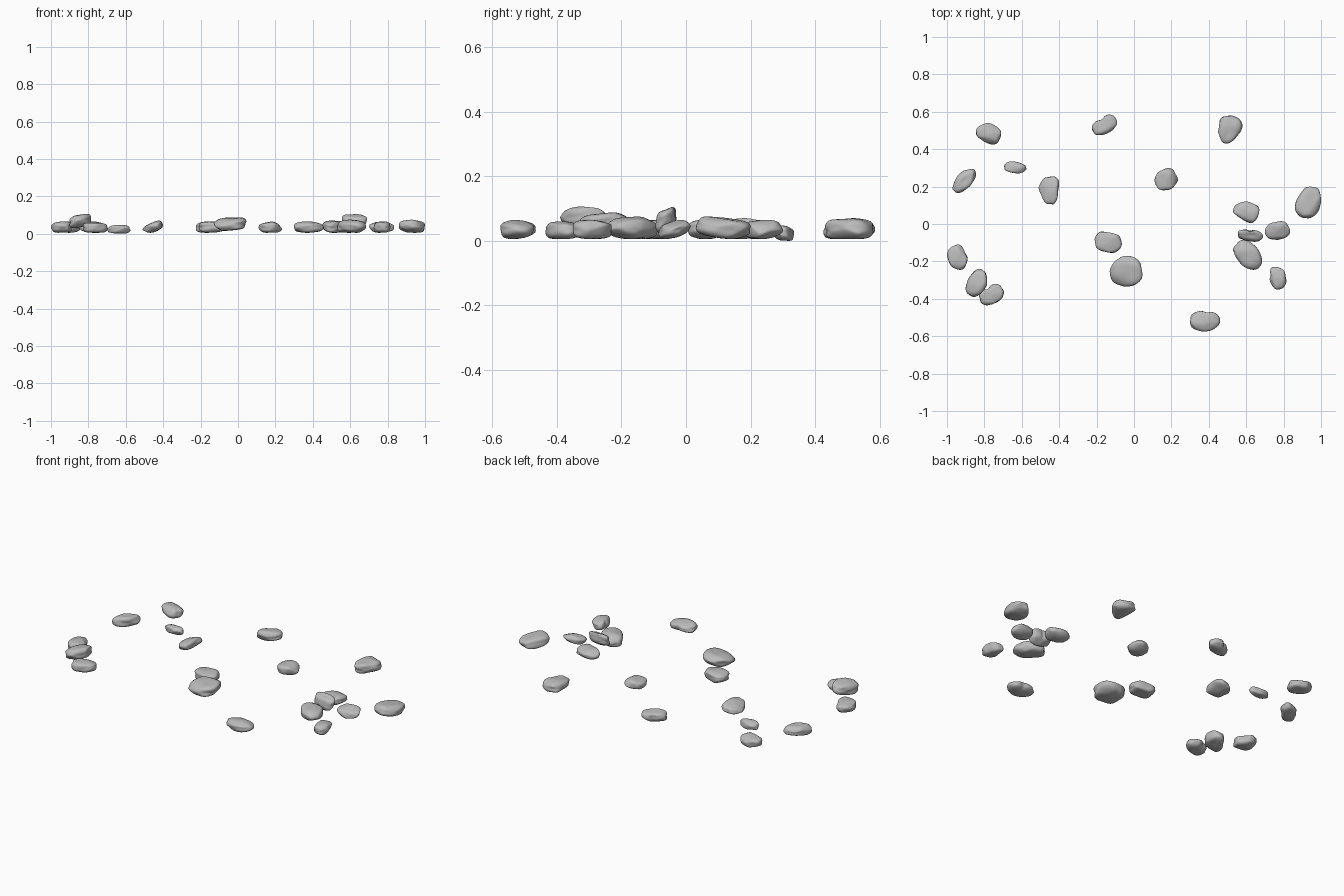
import bpy
import bmesh
import random
from math import atan2, cos, exp, pi, radians, sin
from mathutils import Matrix, Vector, noise

cube = bpy.data.objects.get("Cube")
if cube:
    bpy.data.objects.remove(cube, do_unlink=True)

grey = bpy.data.materials.new("stone_grey")
grey.use_nodes = True
colour = (0.5, 0.5, 0.5, 1)
grey.diffuse_color = colour
shader = grey.node_tree.nodes["Principled BSDF"]
shader.inputs["Base Color"].default_value = colour
shader.inputs["Roughness"].default_value = 0.8

rng = random.Random(7)
PLAN_BOXINESS = 2.4
SIDE_BOXINESS = 3.4


def random_direction():
    return Vector([rng.gauss(0, 1) for _ in range(3)]).normalized()


def rounded_box(d):
    """Push a direction out to a solid that is round in plan and steep at the sides."""
    plan = (abs(d.x) ** PLAN_BOXINESS + abs(d.y) ** PLAN_BOXINESS) ** (1 / PLAN_BOXINESS)
    return d / (plan ** SIDE_BOXINESS + abs(d.z) ** SIDE_BOXINESS) ** (1 / SIDE_BOXINESS)


def stone(name, x, y, z, turn=0, ratio=0.8, point=None, dent=None, lean=(0, 0)):
    """Worn pebble filling the ranges x, y, z; turn is the heading of its long axis."""
    bm = bmesh.new()
    bmesh.ops.create_icosphere(bm, subdivisions=4, radius=1)
    offset = random_direction() * 20
    cuts = [(random_direction(), rng.uniform(0.82, 0.95)) for _ in range(5)]
    spin = Matrix.Rotation(radians(turn), 3, "Z")
    tall = (z[1] - z[0]) / max(x[1] - x[0], y[1] - y[0])

    for v in bm.verts:
        # Rounded box with lumps and softly worn flats
        p = rounded_box(v.co) * (1 + 0.13 * noise.noise(v.co * 1.4 + offset))
        for normal, reach in cuts:
            p -= normal * max(0, p.dot(normal) - reach) * 0.6
        p = spin @ Vector((p.x, p.y * ratio, p.z * tall))

        # Narrow one end
        if point is not None:
            axis = Vector((cos(radians(point)), sin(radians(point)), 0))
            along = p.dot(axis)
            side = p - axis * along
            side.z = 0
            p -= side * 0.28 * along

        # Hollow in the outline
        if dent is not None:
            gap = (atan2(p.y, p.x) - radians(dent) + pi) % (2 * pi) - pi
            shrink = 1 - 0.22 * exp(-(gap / 0.4) ** 2)
            p.x *= shrink
            p.y *= shrink

        p.z += lean[0] * p.x + lean[1] * p.y
        v.co = p

    # Fit to the wanted extents
    for axis, (low, high) in enumerate((x, y, z)):
        values = [v.co[axis] for v in bm.verts]
        start, span = min(values), max(values) - min(values)
        for v in bm.verts:
            v.co[axis] = low + (v.co[axis] - start) / span * (high - low)

    centre = Vector([(low + high) / 2 for low, high in (x, y, z)])
    bmesh.ops.translate(bm, verts=bm.verts, vec=-centre)
    for face in bm.faces:
        face.smooth = True
    mesh = bpy.data.meshes.new(name)
    bm.to_mesh(mesh)
    bm.free()
    mesh.materials.append(grey)
    obj = bpy.data.objects.new(name, mesh)
    obj.location = centre
    bpy.context.scene.collection.objects.link(obj)


LOW = (0.005, 0.06)
MID = (0.005, 0.065)
HIGH = (0.005, 0.075)

# Back row
stone("back_right_stone", (-0.845, -0.71), (0.425, 0.54), MID, turn=-20)
stone("back_middle_stone", (-0.225, -0.09), (0.475, 0.585), MID, turn=30, ratio=0.65, dent=115)
stone("back_left_stone", (0.45, 0.58), (0.43, 0.58), (0.005, 0.07), turn=65, ratio=0.8, point=245)

# Right side, behind the middle
stone("right_long_stone", (-0.97, -0.845), (0.165, 0.295), MID, turn=50, ratio=0.55)
stone("right_small_stone", (-0.695, -0.575), (0.27, 0.335), (0, 0.047), turn=-5, ratio=0.55, lean=(0, -0.1))
stone("right_leaning_stone", (-0.51, -0.4), (0.105, 0.255), (0.005, 0.07), turn=95, point=280, lean=(0.25, 0))

# Middle
stone("centre_back_stone", (0.11, 0.235), (0.18, 0.3), MID, turn=20, ratio=0.9)
stone("centre_stone", (-0.21, -0.065), (-0.155, -0.04), MID, turn=-10)
stone("centre_large_stone", (-0.13, 0.045), (-0.335, -0.17), (0.015, 0.088), ratio=0.95, lean=(0.06, 0.1))

# Left side group
stone("far_left_stone", (0.86, 1.0), (0.03, 0.2), HIGH, turn=70, ratio=0.7, lean=(0, -0.12))
stone("left_back_stone", (0.53, 0.67), (0.005, 0.12), MID, turn=-25, point=290)
stone("left_propped_stone", (0.555, 0.69), (-0.095, -0.03), (0.02, 0.105), turn=-5, ratio=0.4, dent=90, lean=(0, 0.6))
stone("left_outer_stone", (0.7, 0.835), (-0.085, 0.015), MID, turn=10, lean=(0, 0.2))
stone("left_long_stone", (0.53, 0.685), (-0.245, -0.085), HIGH, turn=-50, ratio=0.7)
stone("left_front_stone", (0.725, 0.815), (-0.35, -0.23), MID, turn=100, ratio=0.65, dent=160)

# Front and right group
stone("front_stone", (0.3, 0.46), (-0.575, -0.465), MID, ratio=0.75, dent=75)
stone("far_right_stone", (-1.0, -0.89), (-0.245, -0.11), MID, turn=110, point=80)
stone("right_raised_stone", (-0.9, -0.785), (-0.39, -0.24), (0.03, 0.106), turn=60, ratio=0.7, lean=(0.15, 0))
stone("right_front_stone", (-0.83, -0.695), (-0.435, -0.32), LOW, turn=30, ratio=0.75, dent=120)
